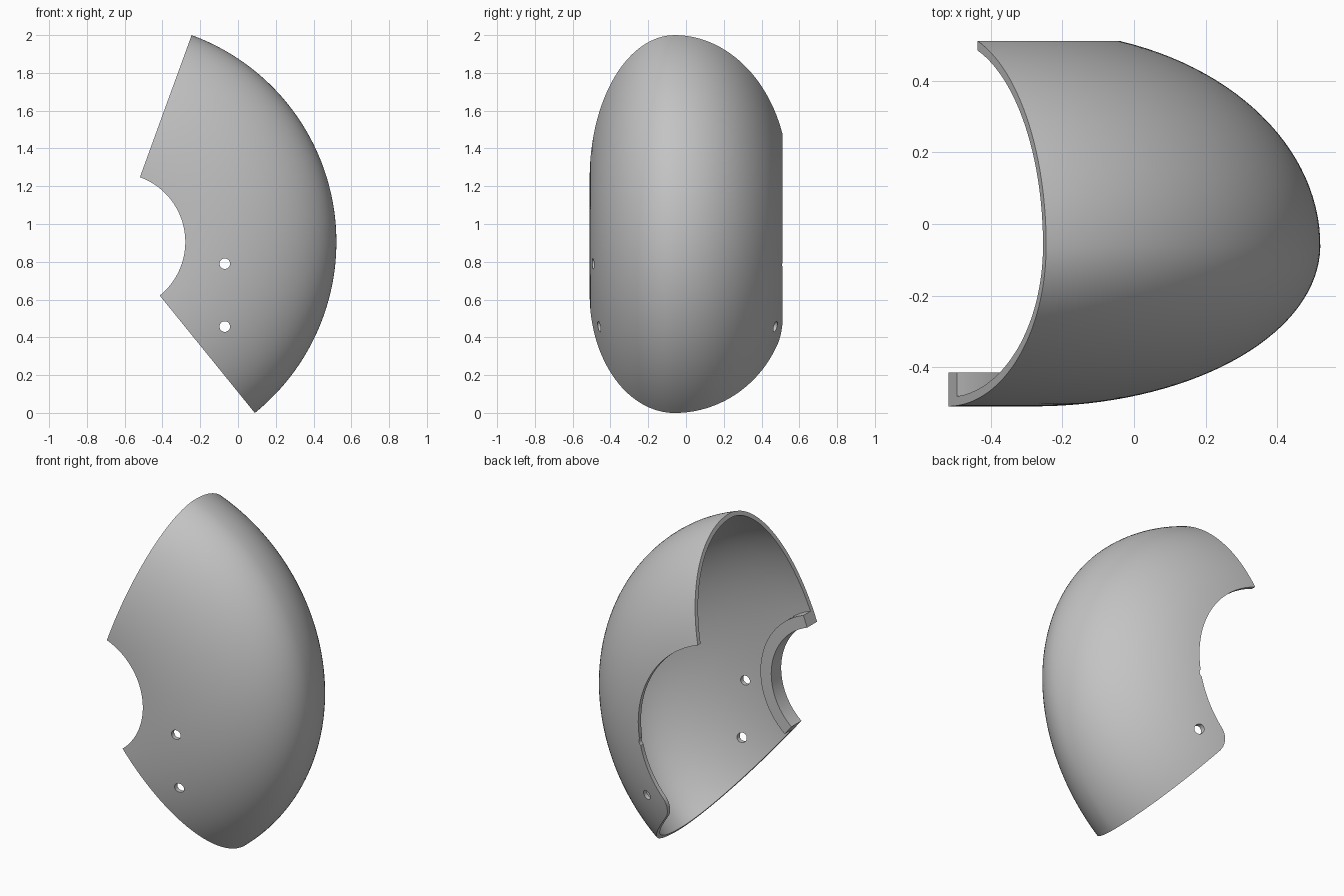
import bpy
import bmesh
from math import sin, cos, asin, radians, pi

old = bpy.data.objects.get("Cube")
if old:
    bpy.data.objects.remove(old, do_unlink=True)

CX, CZ = -0.644, 0.905               # axis of revolution, along y
A0, A1 = radians(-51), radians(70)   # sweep limits
HUB_R, RIM_R, BACK_R = 0.365, 0.437, 0.605
R_BASE, R_SEMI, Y_MID = 0.36, 0.805, -0.06
FRONT_SEMI, BACK_SEMI, WALL = 0.45, 0.60, 0.026


def polar(r, a, y):
    return (CX + r * cos(a), y, CZ + r * sin(a))


def skin(start_r, inset, n=30):
    """Half-ellipse pair from the front hub edge over the crown to the back edge."""
    semi = R_SEMI - inset
    t0 = asin((start_r - R_BASE) / semi)
    t1 = pi - asin((BACK_R - R_BASE) / semi)
    pts = []
    for i in range(2 * n + 1):
        t = t0 + (t1 - t0) * i / (2 * n)
        depth = (FRONT_SEMI if t < pi / 2 else BACK_SEMI) - inset
        pts.append((R_BASE + semi * sin(t), Y_MID - depth * cos(t)))
    return pts


def loft(name, rings, closed=False):
    """Join rings of points into a capped solid."""
    bm = bmesh.new()
    rows = [[bm.verts.new(p) for p in ring] for ring in rings]
    n = len(rows[0])
    for a, b in zip(rows, rows[1:]):
        for i in range(n):
            j = (i + 1) % n
            bm.faces.new((a[i], a[j], b[j], b[i]))
    bm.faces.new(rows[0])
    bm.faces.new(rows[-1])
    bmesh.ops.recalc_face_normals(bm, faces=bm.faces[:])
    mesh = bpy.data.meshes.new(name)
    bm.to_mesh(mesh)
    bm.free()
    obj = bpy.data.objects.new(name, mesh)
    bpy.context.collection.objects.link(obj)
    return obj


def prism(name, outline, y0, y1):
    return loft(name, [[(x, y, z) for x, z in outline] for y in (y0, y1)])


# Curved guard shell with a thickened rim round the front hub opening
rim_y = -0.415
profile = skin(HUB_R, 0) + skin(RIM_R, WALL)[::-1] + [(RIM_R, rim_y), (HUB_R, rim_y)]
STEPS = 80
guard = loft("guard_shell", [
    [polar(r, A0 + (A1 - A0) * k / STEPS, y) for r, y in profile]
    for k in range(STEPS + 1)])

# Cutters for the two mounting holes
cutters = []
for z in (0.79, 0.457):
    ring = [(-0.07 + 0.028 * cos(2 * pi * i / 32), z + 0.028 * sin(2 * pi * i / 32))
            for i in range(32)]
    cutters.append(prism("hole_cutter", ring, -0.7, 0.7))

# Cutter that rounds the lower corner of the back wall
fillet = 0.1
d = asin(fillet / (BACK_R + fillet))
mx, _, mz = polar(BACK_R + fillet, A0 + d, 0)
outline = []
for i in range(17):
    a = A0 + d + pi + (pi / 2 - d) * i / 16
    outline.append((mx + fillet * cos(a), mz + fillet * sin(a)))
for r, a in ((0.7, A0 - 0.2), (0.5, A0 - 0.2), (0.5, A0 + d)):
    x, _, z = polar(r, a, 0)
    outline.append((x, z))
cutters.append(prism("corner_cutter", outline, 0.3, 0.7))

bpy.ops.object.select_all(action='DESELECT')
bpy.context.view_layer.objects.active = guard
guard.select_set(True)
for cutter in cutters:
    cutter.hide_render = True
    mod = guard.modifiers.new("cut", 'BOOLEAN')
    mod.operation = 'DIFFERENCE'
    mod.solver = 'EXACT'
    mod.object = cutter
    bpy.ops.object.modifier_apply(modifier=mod.name)
    bpy.data.objects.remove(cutter, do_unlink=True)

# Plain grey finish
grey = bpy.data.materials.new("plain_grey")
grey.use_nodes = True
colour = (0.55, 0.55, 0.55, 1)
grey.diffuse_color = colour
grey.node_tree.nodes["Principled BSDF"].inputs["Base Color"].default_value = colour
guard.data.materials.clear()
guard.data.materials.append(grey)
bpy.ops.object.shade_smooth_by_angle(angle=radians(30))
